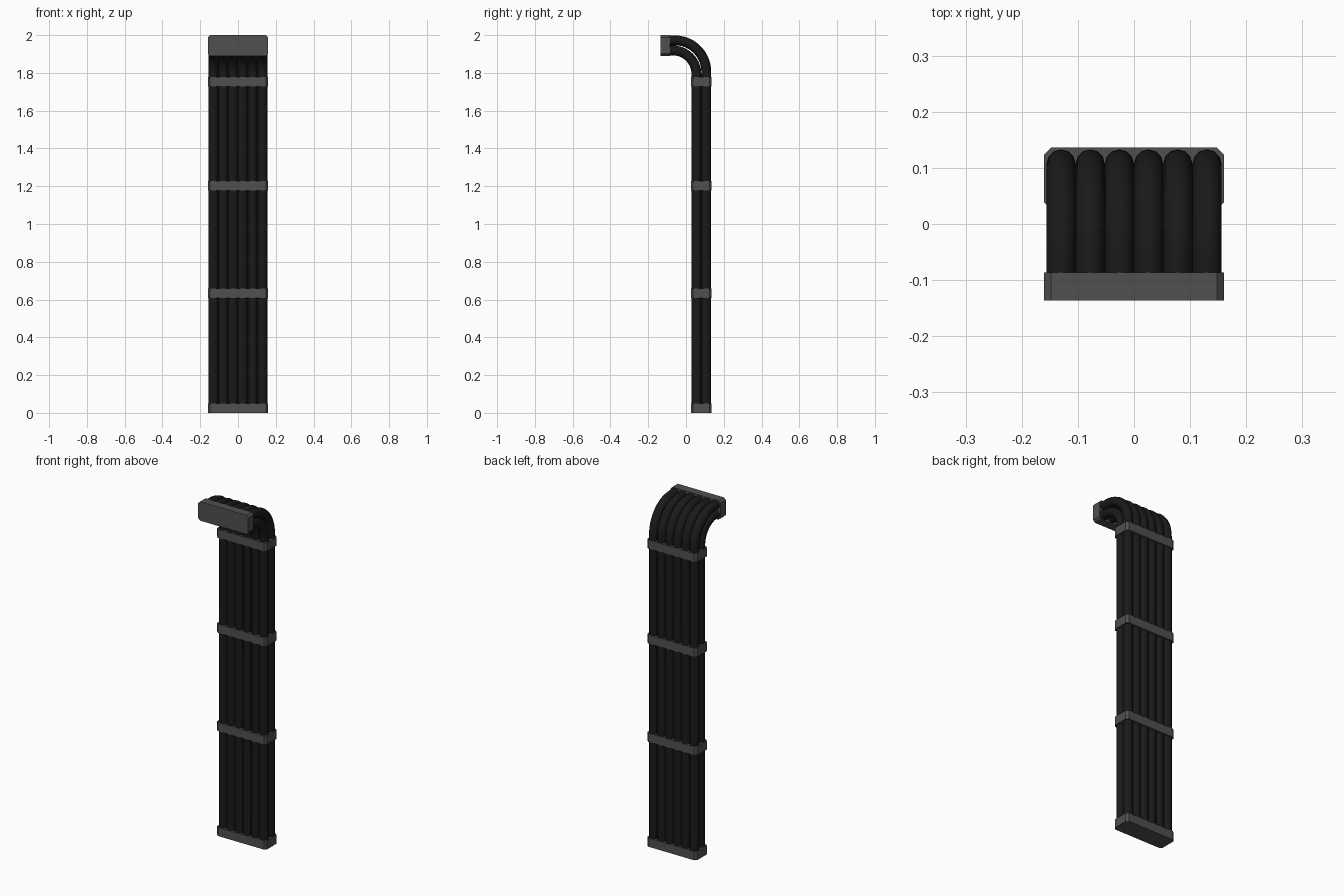
import bpy, bmesh
from math import sin, cos, pi

if "Cube" in bpy.data.objects:
    bpy.data.objects.remove(bpy.data.objects["Cube"])


def material(name, v):
    m = bpy.data.materials.new(name)
    m.diffuse_color = (v, v, v, 1)
    m.use_nodes = True
    m.node_tree.nodes["Principled BSDF"].inputs["Base Color"].default_value = m.diffuse_color
    return m


RUBBER = material("black_rubber", 0.01)
PLASTIC = material("grey_plastic", 0.08)
R = 0.026  # cable radius


def cable_row(name, y, z_top, bend):
    """Six parallel cables rising, then bending forward."""
    cu = bpy.data.curves.new(name, 'CURVE')
    cu.dimensions = '3D'
    cu.bevel_depth = R
    cu.bevel_resolution = 4
    cu.use_fill_caps = True
    cu.materials.append(RUBBER)
    steps = 14
    arc = [(y - bend + bend * cos(a), z_top - bend + bend * sin(a))
           for a in (pi / 2 * k / steps for k in range(steps + 1))]
    path = [(y, 0.01)] + arc + [(-0.11, z_top)]
    for i in range(6):
        x = (i - 2.5) * 2 * R
        s = cu.splines.new('POLY')
        s.points.add(len(path) - 1)
        s.use_smooth = True
        for p, (py, pz) in zip(s.points, path):
            p.co = (x, py, pz, 1)
    ob = bpy.data.objects.new(name, cu)
    bpy.context.collection.objects.link(ob)


def chamfered_block(name, lo, hi, axis, c=0.012):
    """Box whose four edges along one axis are chamfered."""
    bm = bmesh.new()
    bmesh.ops.create_cube(bm, size=1)
    for v in bm.verts:
        v.co = [(a + b) / 2 + k * (b - a) for a, b, k in zip(lo, hi, v.co)]
    edges = [e for e in bm.edges
             if abs((e.verts[0].co - e.verts[1].co).normalized()[axis]) > 0.9]
    bmesh.ops.bevel(bm, geom=edges, offset=c, segments=1, affect='EDGES', profile=0.5)
    me = bpy.data.meshes.new(name)
    bm.to_mesh(me)
    bm.free()
    me.materials.append(PLASTIC)
    bpy.context.collection.objects.link(bpy.data.objects.new(name, me))


# Two rows of cables
cable_row("inner_cables", 0.055, 1.919, 0.125)
cable_row("outer_cables", 0.107, 1.972, 0.165)

# Bottom end cap and three clamps
for name, z in (("bottom_cap", 0), ("lower_clamp", 0.608),
                ("middle_clamp", 1.178), ("upper_clamp", 1.728)):
    chamfered_block(name, (-0.16, 0.026, z), (0.16, 0.136, z + 0.05), 2)

# Connector head at the forward end
chamfered_block("connector_head", (-0.16, -0.136, 1.89), (0.16, -0.086, 2.0), 1)
